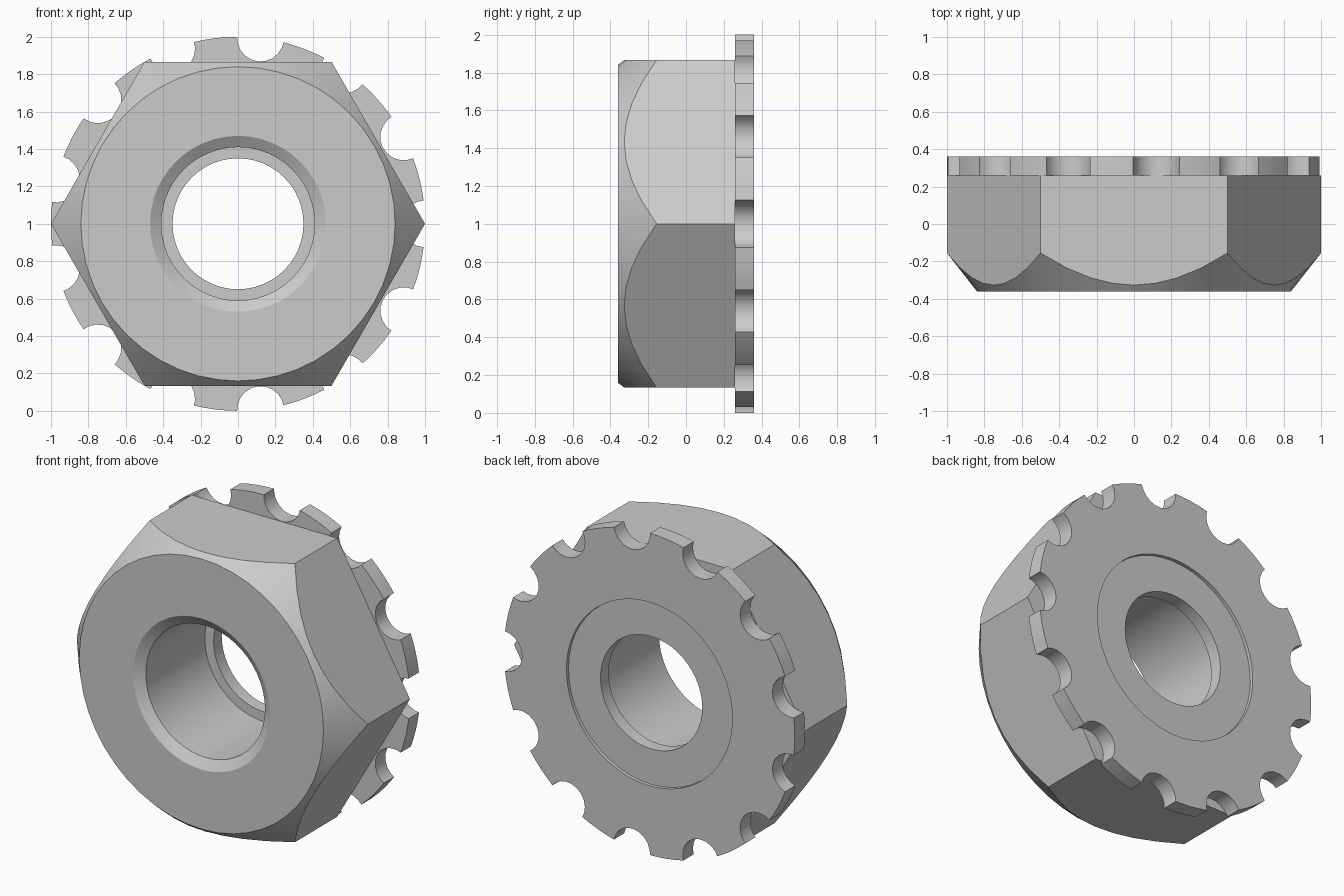
import bpy, bmesh
from math import sin, cos, pi, radians, sqrt, asin

if "Cube" in bpy.data.objects:
    bpy.data.objects.remove(bpy.data.objects["Cube"])

Z0 = 1.0  # height of the nut axis


def ring_solid(name, rings):
    """Closed loft: each ring is a list of (angle, radius, y); last joins first."""
    bm = bmesh.new()
    loops = [[bm.verts.new((r * cos(a), y, Z0 + r * sin(a))) for a, r, y in ring]
             for ring in rings]
    n = len(loops[0])
    for i, lo in enumerate(loops):
        nx = loops[(i + 1) % len(loops)]
        for j in range(n):
            k = (j + 1) % n
            bm.faces.new((lo[j], lo[k], nx[k], nx[j]))
    bmesh.ops.recalc_face_normals(bm, faces=bm.faces)
    me = bpy.data.meshes.new(name)
    bm.to_mesh(me)
    bm.free()
    ob = bpy.data.objects.new(name, me)
    bpy.context.collection.objects.link(ob)
    bpy.ops.object.select_all(action='DESELECT')
    ob.select_set(True)
    bpy.context.view_layer.objects.active = ob
    bpy.ops.object.shade_smooth_by_angle(angle=radians(25))
    return ob


def circle(angles, r, y):
    return [(a, r, y) for a in angles]


# Hexagonal body with conical front chamfer and chamfered bore
angles = [2 * pi * i / 48 for i in range(48)]
hex_r = [sqrt(3) / 2 / cos(a % (pi / 3) - pi / 6) if i % 8 else 1.0
         for i, a in enumerate(angles)]
ring_solid("hex_body", [
    [(a, r, 0.26) for a, r in zip(angles, hex_r)],
    [(a, r, -0.36 + 1.28 * (r - 0.84)) for a, r in zip(angles, hex_r)],
    circle(angles, 0.84, -0.36),
    circle(angles, 0.47, -0.36),
    circle(angles, 0.41, -0.32),
    circle(angles, 0.41, 0.26),
])

# Collar inside the washer, slightly recessed from its back face
ring_solid("collar", [
    circle(angles, 0.57, 0.26), circle(angles, 0.35, 0.26),
    circle(angles, 0.35, 0.34), circle(angles, 0.57, 0.34),
])

# Lock washer with 13 round notches
TEETH, NOTCH = 13, 0.125
pitch = 2 * pi / TEETH
half = 2 * asin(NOTCH / 2)
outline = []
for t in range(TEETH):
    mid = t * pitch
    for i in range(11):
        s = -1 + 2 * i / 10
        x, w = 1 - NOTCH * cos(s * pi / 2), NOTCH * sin(s * pi / 2)
        if abs(s) == 1:
            outline.append((mid + s * half, 1.0))
        else:
            outline.append((mid + asin(w / sqrt(x * x + w * w)), sqrt(x * x + w * w)))
    for i in range(1, 4):
        outline.append((mid + half + (pitch - 2 * half) * i / 4, 1.0))
tooth_angles = [a for a, r in outline]
ring_solid("toothed_washer", [
    [(a, r, 0.26) for a, r in outline],
    circle(tooth_angles, 0.57, 0.26),
    circle(tooth_angles, 0.57, 0.36),
    [(a, r, 0.36) for a, r in outline],
])
